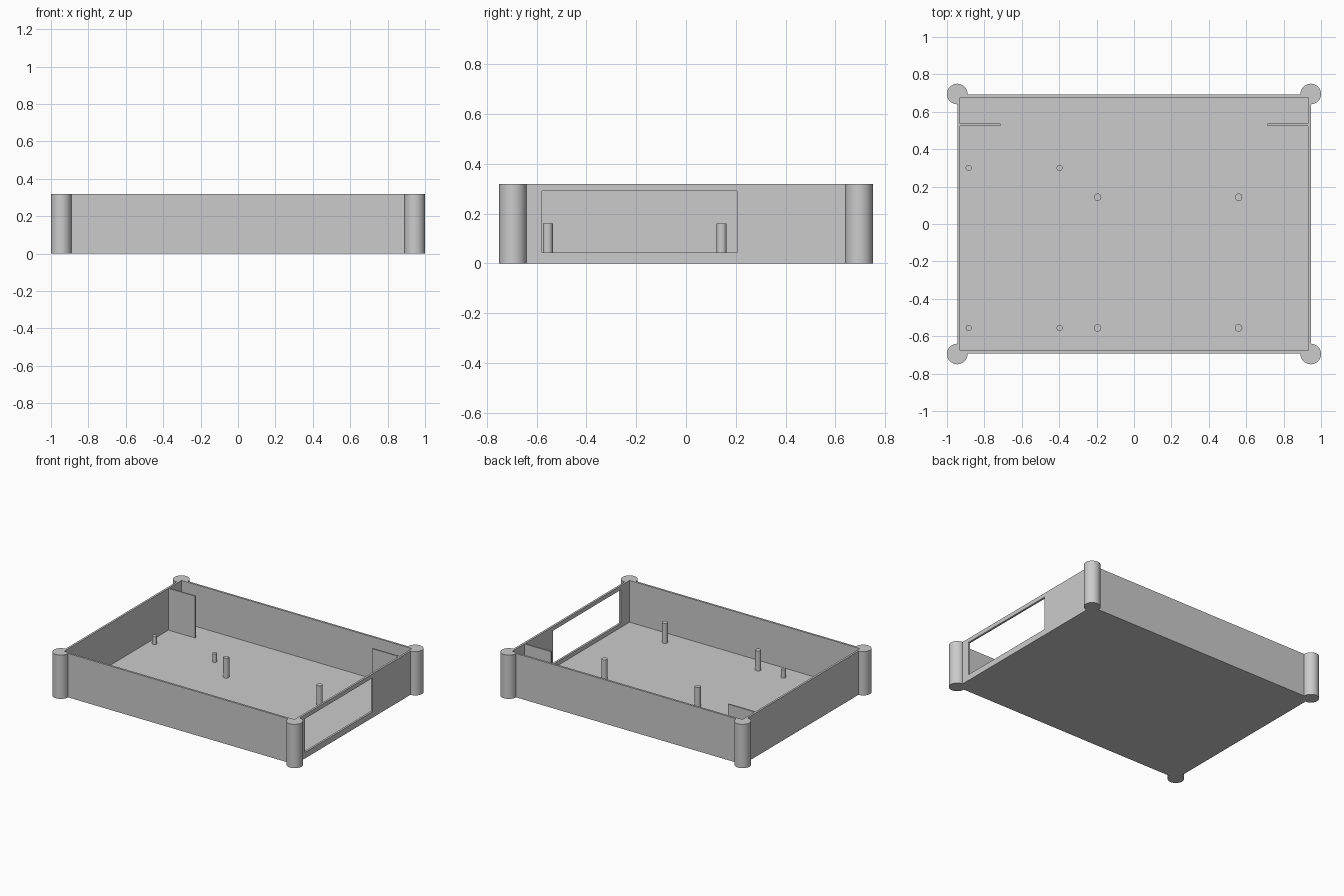
import bpy
from math import radians

if "Cube" in bpy.data.objects:
    bpy.data.objects.remove(bpy.data.objects["Cube"], do_unlink=True)

HEIGHT, FLOOR = 0.32, 0.015
OUT_X, OUT_Y = 0.945, 0.692      # outer half sizes
IN_X, IN_Y = 0.93, 0.677         # inner half sizes

grey = bpy.data.materials.new("plain_grey")
grey.use_nodes = True
colour = (0.6, 0.6, 0.6, 1)
grey.diffuse_color = colour
grey.node_tree.nodes["Principled BSDF"].inputs["Base Color"].default_value = colour


def finish(name):
    ob = bpy.context.object
    ob.name = name
    ob.data.materials.append(grey)
    return ob


def box(name, x, y, z):
    """Box from (low, high) ranges on each axis."""
    ranges = (x, y, z)
    bpy.ops.mesh.primitive_cube_add(size=1, location=[(a + b) / 2 for a, b in ranges])
    ob = finish(name)
    ob.scale = [b - a for a, b in ranges]
    bpy.ops.object.transform_apply(location=False, rotation=False, scale=True)
    return ob


def cylinder(name, x, y, radius, low, high, sides):
    bpy.ops.mesh.primitive_cylinder_add(vertices=sides, radius=radius, depth=high - low,
                                        location=(x, y, (low + high) / 2))
    ob = finish(name)
    bpy.ops.object.shade_smooth_by_angle(angle=radians(30))
    return ob


def combine(target, tool, operation):
    """Apply a boolean and drop the tool object."""
    tool.hide_render = True
    mod = target.modifiers.new("combine", 'BOOLEAN')
    mod.operation, mod.object, mod.solver = operation, tool, 'EXACT'
    bpy.context.view_layer.objects.active = target
    bpy.ops.object.modifier_apply(modifier=mod.name)
    bpy.data.objects.remove(tool, do_unlink=True)


# Tray body with round corner pillars
tray = box("tray", (-OUT_X, OUT_X), (-OUT_Y, OUT_Y), (0, HEIGHT))
for sx in (-1, 1):
    for sy in (-1, 1):
        pillar = cylinder("corner_pillar", sx * OUT_X, sy * 0.695, 0.055, 0, HEIGHT, 64)
        combine(tray, pillar, 'UNION')

# Hollow interior and the side opening
combine(tray, box("interior_cutter", (-IN_X, IN_X), (-IN_Y, IN_Y), (FLOOR, 1)), 'DIFFERENCE')
combine(tray, box("opening_cutter", (0.9, 1.1), (-0.578, 0.204), (0.044, 0.29)), 'DIFFERENCE')

# Thin divider tabs joined to the side walls
for side, x in (("right", (-0.935, -0.715)), ("left", (0.715, 0.935))):
    combine(tray, box(side + "_divider", x, (0.525, 0.536), (0.01, HEIGHT)), 'UNION')

bpy.ops.object.select_all(action='DESELECT')
tray.select_set(True)
bpy.context.view_layer.objects.active = tray
bpy.ops.object.shade_smooth_by_angle(angle=radians(30))

# Mounting posts on the floor: four tall, four short
for x in (-0.195, 0.559):
    for y in (-0.555, 0.143):
        cylinder("tall_post", x, y, 0.02, FLOOR - 0.003, 0.161, 32)
for x in (-0.884, -0.398):
    for y in (-0.556, 0.3):
        cylinder("short_post", x, y, 0.016, FLOOR - 0.003, 0.075, 32)
